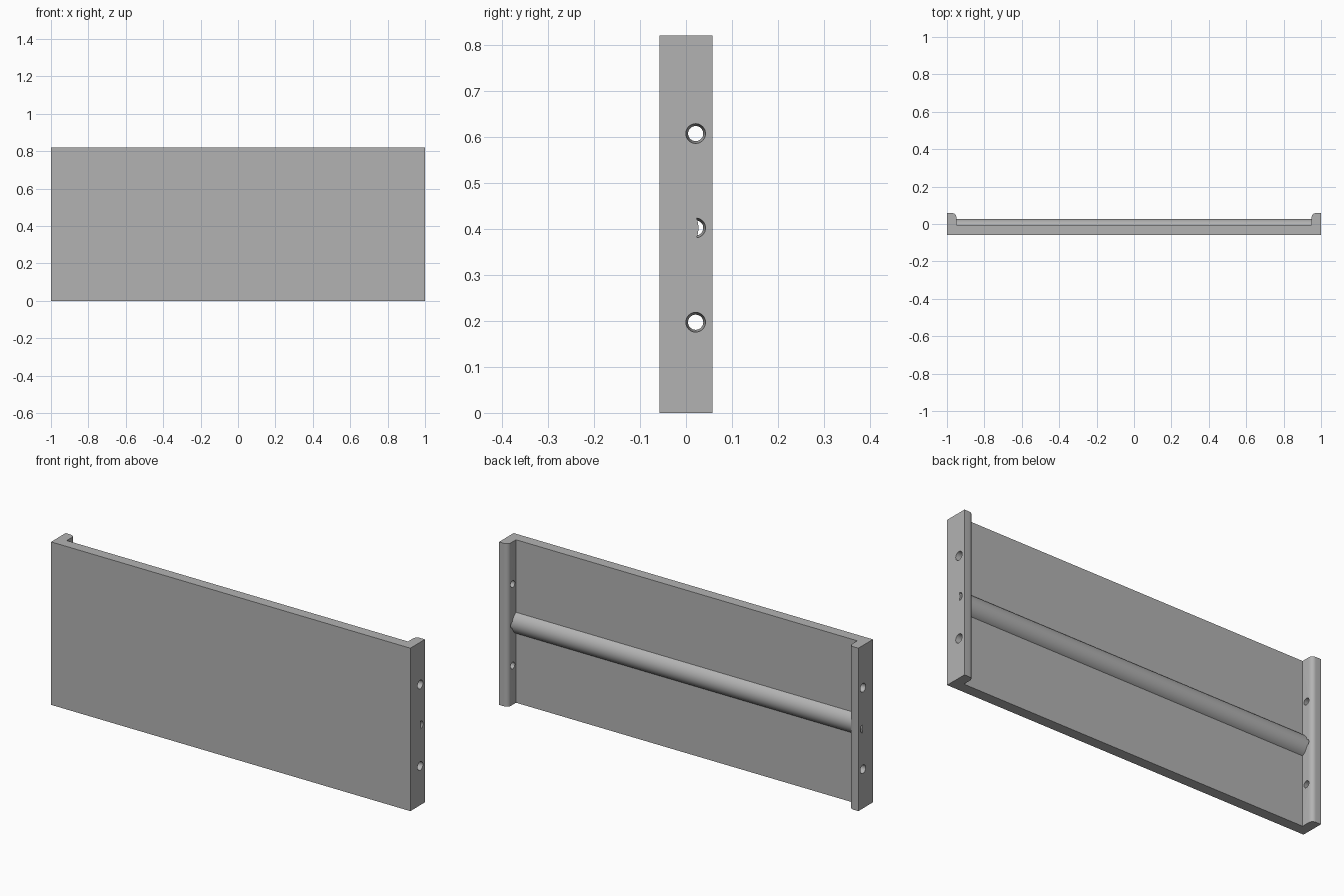
import bpy, bmesh
from math import sin, cos, pi, asin
from mathutils import Matrix, Vector

cube = bpy.data.objects.get("Cube")
if cube:
    bpy.data.objects.remove(cube, do_unlink=True)

HEIGHT = 0.82
DEPTH = 0.058      # half of the depth
PANEL_BACK = -0.005
FLANGE = 0.95      # inner face of the side flanges
MID = HEIGHT / 2 - 0.008

grey = bpy.data.materials.new("plain grey")
grey.use_nodes = True
colour = (0.45, 0.45, 0.45, 1)
grey.diffuse_color = colour
grey.node_tree.nodes["Principled BSDF"].inputs["Base Color"].default_value = colour


def to_object(name, bm):
    bmesh.ops.recalc_face_normals(bm, faces=bm.faces)
    mesh = bpy.data.meshes.new(name)
    bm.to_mesh(mesh)
    bm.free()
    mesh.materials.append(grey)
    obj = bpy.data.objects.new(name, mesh)
    bpy.context.collection.objects.link(obj)
    return obj


def prism(name, points, sweep):
    """Extrude a closed outline along a vector."""
    bm = bmesh.new()
    face = bm.faces.new([bm.verts.new(p) for p in points])
    new = bmesh.ops.extrude_face_region(bm, geom=[face], use_keep_orig=True)["geom"]
    verts = [g for g in new if isinstance(g, bmesh.types.BMVert)]
    bmesh.ops.translate(bm, verts=verts, vec=Vector(sweep))
    return to_object(name, bm)


def combine(target, tool, operation):
    mod = target.modifiers.new(operation, 'BOOLEAN')
    mod.operation = operation
    mod.solver = 'EXACT'
    mod.object = tool
    bpy.context.view_layer.objects.active = target
    bpy.ops.object.modifier_apply(modifier=mod.name)
    bpy.data.objects.remove(tool, do_unlink=True)


# Panel with two side flanges, rounded on their inner back corners
R = 0.022
half = [(1, -DEPTH), (1, DEPTH)]
for i in range(9):
    a = pi / 2 * (1 + i / 8)
    half.append((FLANGE + R + R * cos(a), DEPTH - R + R * sin(a)))
half.append((FLANGE, PANEL_BACK))
outline = half + [(-x, y) for x, y in reversed(half)]
panel = prism("panel_with_flanges", [(x, y, 0) for x, y in outline], (0, 0, HEIGHT))

# Tapered holes through the flanges, wider on the outside
for side in (-1, 1):
    for offset in (-0.205, 0, 0.205):
        bm = bmesh.new()
        bmesh.ops.create_cone(bm, cap_ends=True, segments=32, radius1=0.0155,
                              radius2=0.0225, depth=0.07)
        turn = Matrix.Rotation(side * pi / 2, 4, 'Y')
        place = Matrix.Translation((side * 0.975, 0.021, MID + offset))
        bmesh.ops.transform(bm, matrix=place @ turn, verts=bm.verts)
        cutter = to_object("hole_cutter", bm)
        cutter.hide_render = True
        combine(panel, cutter, 'DIFFERENCE')

# Half-round stiffening bar across the back, running through both flanges
BAR = 0.06
centre = 0.027 - BAR
reach = pi / 2
arc = [-reach + 2 * reach * i / 40 for i in range(41)]
bar = prism("stiffening_bar",
            [(-1, centre + BAR * cos(a), MID + BAR * sin(a)) for a in arc],
            (2, 0, 0))
combine(panel, bar, 'UNION')

bpy.ops.object.select_all(action='DESELECT')
panel.select_set(True)
bpy.context.view_layer.objects.active = panel
bpy.ops.object.shade_smooth_by_angle(angle=pi / 6)
